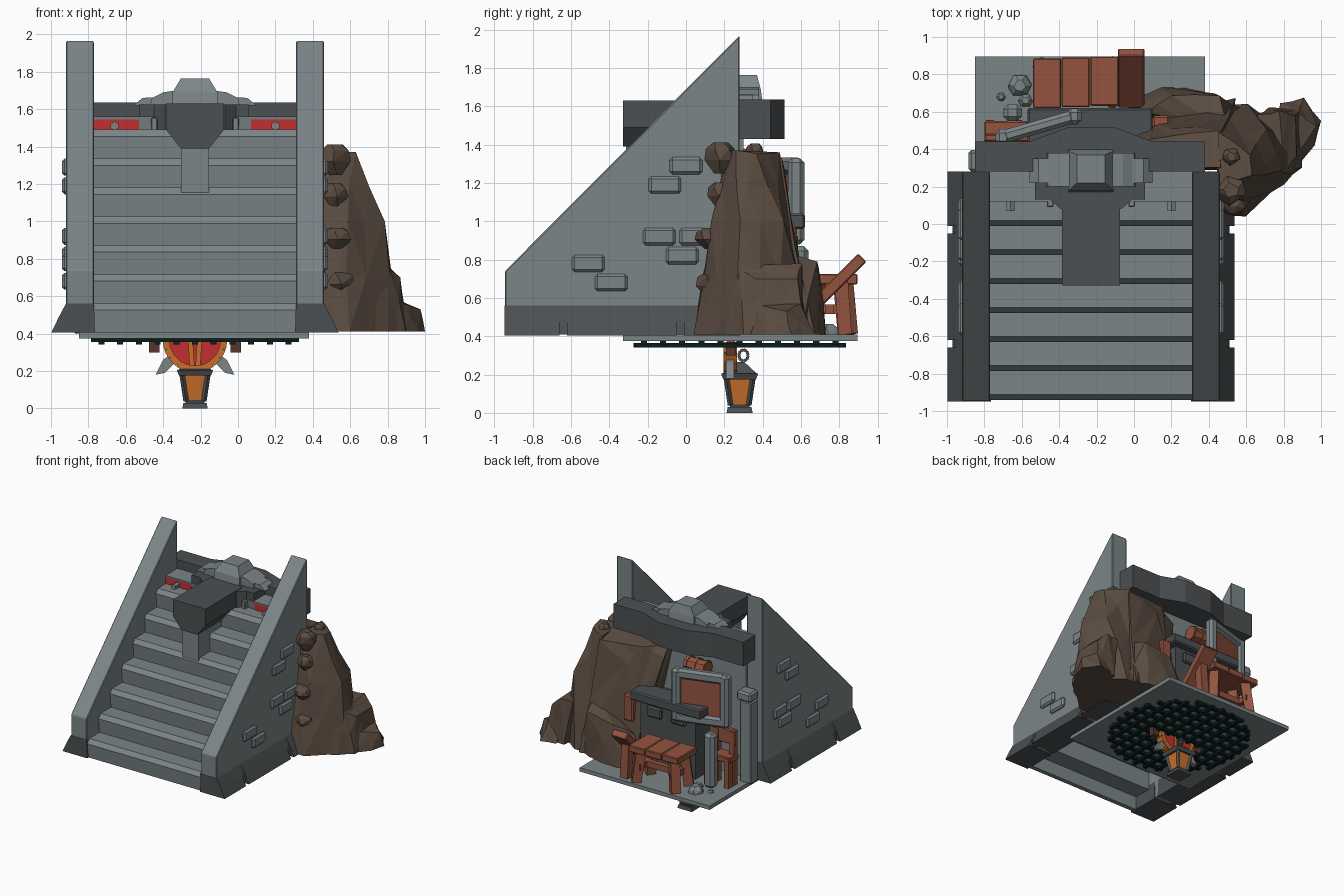
import bpy, bmesh, math, random
from mathutils import Vector, Matrix

if "Cube" in bpy.data.objects:
    bpy.data.objects.remove(bpy.data.objects["Cube"])
random.seed(4)

def mat(name, *c):
    m = bpy.data.materials.new(name)
    m.diffuse_color = (*c, 1)
    m.use_nodes = True
    m.node_tree.nodes["Principled BSDF"].inputs["Base Color"].default_value = m.diffuse_color
    return m

LIGHT = mat("light stone", .2, .235, .245)
DARK = mat("dark stone", .072, .08, .085)
ROCK = mat("brown rock", .105, .073, .053)
WOOD = mat("red brown wood", .29, .088, .05)
OLDWOOD = mat("dark wood", .09, .038, .026)
RED = mat("red", .55, .028, .03)
ORANGE = mat("orange metal", .58, .16, .025)
GREEN = mat("black green", .003, .012, .012)
CX = -.23  # centre line of the staircase

def finish(name, bm, m, bevel=0):
    bmesh.ops.recalc_face_normals(bm, faces=bm.faces)
    if bevel:
        bmesh.ops.bevel(bm, geom=bm.edges[:], offset=bevel, segments=1, affect='EDGES')
    me = bpy.data.meshes.new(name)
    bm.to_mesh(me)
    bm.free()
    me.materials.append(m)
    ob = bpy.data.objects.new(name, me)
    bpy.context.collection.objects.link(ob)
    return ob

def box(name, x, y, z, m, bevel=0):
    c = Vector((sum(x) / 2, sum(y) / 2, sum(z) / 2))
    bm = bmesh.new()
    bmesh.ops.create_cube(bm, size=1, matrix=Matrix.Translation(c) @ Matrix.Diagonal((x[1] - x[0], y[1] - y[0], z[1] - z[0], 1)))
    return finish(name, bm, m, bevel)

def bar(name, p, q, w, h, m, bevel=0):
    p, q = Vector(p), Vector(q)
    d = q - p
    M = Matrix.Translation((p + q) / 2) @ d.to_track_quat('X', 'Z').to_matrix().to_4x4()
    bm = bmesh.new()
    bmesh.ops.create_cube(bm, size=1, matrix=M @ Matrix.Diagonal((d.length, w, h, 1)))
    return finish(name, bm, m, bevel)

def prism(name, pts, axis, a, b, m, bevel=0):
    def put(u, v, t):
        return {'x': (t, u, v), 'y': (u, t, v), 'z': (u, v, t)}[axis]
    bm = bmesh.new()
    f = bm.faces.new([bm.verts.new(put(u, v, a)) for u, v in pts])
    r = bmesh.ops.extrude_face_region(bm, geom=[f])
    off = Vector(put(0, 0, b - a))
    bmesh.ops.translate(bm, vec=off, verts=[v for v in r['geom'] if isinstance(v, bmesh.types.BMVert)])
    return finish(name, bm, m, bevel)

def hull(name, pts, m, rough=0):
    bm = bmesh.new()
    for p in pts:
        bm.verts.new(p)
    bmesh.ops.convex_hull(bm, input=bm.verts)
    bmesh.ops.delete(bm, geom=[v for v in bm.verts if not v.link_faces], context='VERTS')
    if rough:
        bmesh.ops.subdivide_edges(bm, edges=bm.edges[:], cuts=1)
        bmesh.ops.triangulate(bm, faces=bm.faces[:])
        for v in bm.verts:
            v.co += Vector((random.uniform(-rough, rough), random.uniform(-rough, rough), 0))
            v.co.x = min(v.co.x, 1)
    else:
        bmesh.ops.dissolve_limit(bm, angle_limit=.02, verts=bm.verts, edges=bm.edges)
    return finish(name, bm, m)

def frustum(name, x, y, z0, z1, r0, r1, m):
    s = [(-1, -1), (1, -1), (1, 1), (-1, 1)]
    return hull(name, [(x + a * r, y + b * r, z) for z, r in ((z0, r0), (z1, r1)) for a, b in s], m)

def cyl(name, c, r, depth, axis, m, seg=12):
    bm = bmesh.new()
    R = Vector(axis).to_track_quat('Z', 'Y').to_matrix().to_4x4()
    bmesh.ops.create_cone(bm, cap_ends=True, segments=seg, radius1=r, radius2=r, depth=depth, matrix=Matrix.Translation(c) @ R)
    return finish(name, bm, m)

# side walls with dark notched plinths and raised bricks
bricks = [(0, 1.29), (-.11, 1.19), (-.14, .92), (.05, .92), (-.02, .82), (-.51, .78), (-.39, .68)]
for s in (-1, 1):
    X = lambda d: CX + s * d
    span = lambda a, b: tuple(sorted((X(a), X(b))))
    prism("side_wall", [(-.945, .41), (-.945, .74), (.28, 1.97), (.28, .41)], 'x', *span(.54, .69), LIGHT, .006)
    for a, b in ((-.948, -.66), (-.62, -.05), (-.01, .282)):
        prism("plinth", [(X(.535), .405), (X(.768), .405), (X(.73), .485), (X(.69), .56), (X(.54), .56)], 'y', a, b, DARK)
    for a, b in ((-.66, -.62), (-.05, -.01)):
        prism("plinth_notch", [(X(.54), .41), (X(.74), .41), (X(.725), .485), (X(.69), .56), (X(.54), .56)], 'y', a, b, DARK)
    for y, z in bricks:
        box("wall_brick", span(.67, .712), (y - .085, y + .085), (z - .045, z + .045), LIGHT, .014)
    # red riser plates and studs on the top step
    box("red_plate", span(.3, .54), (.122, .131), (1.485, 1.556), RED)
    cyl("riser_stud", (X(.43), .1, 1.51), .024, .06, (0, 1, 0), LIGHT, 6)
    box("small_post", span(.2, .235), (.09, .14), (1.48, 1.555), LIGHT, .006)
    # stepped crest stones
    hull("crest_wing", [(X(d), y, z) for d, z in ((.1, 1.62), (.24, 1.62), (.23, 1.66), (.17, 1.69), (.1, 1.7)) for y in (.2, .38)], LIGHT)
    hull("crest_tip", [(X(d), y, z) for d, z in ((.2, 1.62), (.33, 1.62), (.28, 1.66), (.2, 1.665)) for y in (.22, .35)], LIGHT)
    # blades and stubs below the floor
    prism("blade", [(X(.21), .18), (X(.16), .19), (X(.09), .26), (X(.13), .29), (X(.17), .26)], 'y', .21, .25, LIGHT)
    box("handle_stub", span(.19, .245), (.21, .26), (.3, .37), OLDWOOD)

# stairs: nosed zigzag sheet, hollow beneath
prof, under = [], []
for i in range(7):
    y, z = -.94 + .155 * i, .56 + .155 * i
    prof += [(y + .012, z - .155), (y, z - .145 + .11), (y + .028, z)]
    under += [(y + .05, z - .195), (y + .05, z - .04)]
under[0] = (-.89, .405)
prof += [(.13, 1.49), (.12, 1.56), (.28, 1.56), (.28, 1.45)]
prism("stairs", prof + under[::-1], 'x', -.775, .315, LIGHT)
box("back_wall", (-.78, .32), (.25, .3), (.4, 1.5), LIGHT)
# centre pillar, keystone block and crest
box("centre_pillar", (CX - .075, CX + .075), (-.312, .1), (1.145, 1.42), LIGHT)
prism("keystone_block", [(CX - .155, 1.63), (CX + .155, 1.63), (CX + .155, 1.49), (CX + .075, 1.39), (CX - .075, 1.39), (CX - .155, 1.49)], 'y', -.33, .17, DARK)
prism("keystone_shoulder", [(-.39, .08), (-.07, .08), (-.01, .13), (.06, .13), (.06, .3), (-.53, .3), (-.53, .13), (-.45, .13)], 'z', 1.48, 1.625, DARK)
hull("crest", [(CX + d * w, y, z) for w, z, a, b in ((.12, 1.62, .17, .4), (.12, 1.69, .18, .39), (.075, 1.765, .22, .37)) for d in (-1, 1) for y in (a, b)], LIGHT)
prism("rear_beam", [(-.85, .28), (.38, .28), (.38, .44), (.1, .44), (-.1, .515), (-.36, .515), (-.56, .44), (-.85, .44)], 'z', 1.43, 1.635, DARK)
# rear corner pilaster
box("pilaster", (-.88, -.77), (.28, .38), (.4, 1.1), LIGHT, .01)
box("pilaster_cap", (-.885, -.75), (.28, .395), (1.1, 1.18), LIGHT, .015)

# floor plate with a round lattice beneath
box("floor_plate", (-.85, .38), (-.33, .895), (.375, .408), LIGHT)
for k in range(-5, 6):
    o = k * .1
    h = math.sqrt(.555 ** 2 - o * o)
    for a, z in ((0, .365), (math.pi / 2, .353)):
        d, n = Vector((math.cos(a), math.sin(a), 0)), Vector((-math.sin(a), math.cos(a), 0))
        c = Vector((CX, .28, z)) + n * o
        bar("lattice_bar", c - d * h, c + d * h, .032, .022, GREEN)

# hanging shield
cyl("shield", (CX, .235, .365), .165, .04, (0, 1, 0), RED, 20)
ring = [(CX + .155 * math.cos(t * math.pi / 10), .365 + .155 * math.sin(t * math.pi / 10)) for t in range(10, 21)]
for p, q in zip(ring, ring[1:]):
    bar("shield_rim", (p[0], .23, p[1]), (q[0], .23, q[1]), .07, .036, ORANGE)
for d in (-.025, .025):
    bar("shield_band", (CX + d * .6, .235, .22), (CX + d, .235, .37), .06, .026, ORANGE)

# lantern
LY = .28
frustum("lantern_foot", CX, LY, 0, .03, .068, .062, DARK)
frustum("lantern_base", CX, LY, .03, .045, .05, .055, DARK)
frustum("lantern_glass", CX, LY, .04, .175, .047, .067, ORANGE)
for a in (-1, 1):
    for b in (-1, 1):
        bar("lantern_post", (CX + a * .048, LY + b * .048, .04), (CX + a * .069, LY + b * .069, .18), .02, .02, DARK)
frustum("lantern_eave", CX, LY, .175, .205, .085, .097, DARK)
frustum("lantern_roof", CX, LY, .205, .265, .09, .025, DARK)
for t in range(8):
    P = [(CX, .3 + .025 * math.cos(u * math.pi / 4), .3 + .03 * math.sin(u * math.pi / 4)) for u in (t, t + 1)]
    bar("lantern_ring", P[0], P[1], .015, .015, DARK)

# rock outcrop
hull("rock_tower", [(.45, .05, .41), (.6, .05, .41), (.82, .25, .41), (.84, .5, .41), (.6, .65, .41), (.44, .6, .41), (.45, .12, .7), (.6, .12, .7),
     (.45, .14, 1), (.58, .14, 1), (.79, .28, 1), (.7, .5, 1), (.44, .53, 1),
     (.45, .2, 1.37), (.63, .27, 1.37), (.62, .38, 1.35), (.44, .48, 1.36)], ROCK, .014)
hull("rock_back", [(.1, .29, .41), (.47, .29, .41), (.55, .66, .41), (.1, .6, .41), (.1, .5, .8), (.5, .58, .85),
     (-.08, .3, 1.36), (-.06, .4, 1.28), (.47, .29, 1.38), (.46, .5, 1.33), (.1, .46, 1.35), (.2, .52, 1.2)], ROCK, .014)
hull("rock_foot", [(-.03, .64, .41), (.14, .74, .41), (.43, .7, .41), (.6, .6, .41), (.1, .5, .41),
     (.06, .6, .66), (.2, .69, .74), (.45, .68, .79), (.5, .5, .85)], ROCK, .01)
hull("rock_boulder", [(.62, .08, .41), (.8, .22, .41), (.9, .3, .41), (.9, .62, .41), (.72, .63, .41), (.7, .25, .74),
     (.8, .27, .77), (.86, .36, .7), (.86, .58, .7), (.78, .6, .78), (.66, .58, .78), (.88, .5, .58)], ROCK, .008)
hull("rock_toe", [(.8, .22, .41), (.97, .42, .41), (1, .55, .41), (.91, .67, .41), (.78, .65, .41),
     (.86, .35, .57), (.97, .52, .53), (.88, .6, .57), (.75, .5, .58)], ROCK, .006)
for x, y, z, r, h in ((.52, .18, 1.33, .085, .09), (.52, .36, 1.36, .05, .05), (.52, .18, 1.14, .07, .07), (.53, .13, .91, .085, .06), (.54, .14, .67, .09, .07)):
    hull("rock_knob", [(x + r * math.cos(t) * k, y + r * math.sin(t) * k, z + h * e) for j, (e, k) in enumerate(((-.9, .4), (-.1, 1), (.55, .9), (.9, .5)))
                       for t in (j + n * math.tau / 5 + random.uniform(-.2, .2) for n in range(5))], ROCK)

# stone hearth with slab
box("hearth_body", (-.48, .04), (.3, .56), (.405, .97), DARK)
box("hearth_slab", (-.57, .1), (.43, .62), (.96, 1.04), DARK, .01)
for x in (-.33, -.1):
    box("hearth_panel", (x - .07, x + .07), (.55, .585), (.84, .93), DARK, .012)
box("hearth_crate", (.1, .19), (.46, .58), (.75, .97), WOOD, .01)

# framed board, leaning askew
A, B = Vector((-.7, .465, 0)), Vector((-.32, .575, 0))
up = lambda v, z: (v.x, v.y, z)
for v in (A, B):
    bar("frame_side", up(v, .88), up(v, 1.33), .085, .08, LIGHT, .022)
for z in (.92, 1.29):
    bar("frame_rail", up(A, z), up(B, z), .07, .085, LIGHT, .02)
bar("frame_board", up(A, 1.1), up(B, 1.1), .03, .34, WOOD)
# small banded keg on the wall
cyl("wall_keg", (-.37, .37, 1.28), .06, .2, (1, 0, 0), WOOD, 8)
for x in (-.45, -.37, -.29):
    cyl("keg_band", (x, .37, 1.28), .067, .025, (1, 0, 0), WOOD, 8)

# standing stone, chair and loose stones
box("standing_stone", (-.7, -.6), (.55, .64), (.405, .87), LIGHT, .025)
for x in (-.77, -.62):
    for y, h in ((.46, .86), (.53, .66)):
        bar("chair_leg", (x, y, .405), (x, y, h), .05, .045, WOOD)
box("chair_seat", (-.8, -.57), (.43, .55), (.62, .67), WOOD, .006)
box("chair_back", (-.8, -.55), (.44, .48), (.75, .88), WOOD, .008)
for x, y, r in ((-.61, .74, .065), (-.71, .68, .025), (-.58, .66, .04)):
    hull("loose_stone", [(x + r * k * math.cos(t), y + r * k * math.sin(t), .405 + z * r) for k, z in ((1, 0), (.9, .5), (.5, .9))
                         for t in (n * math.tau / 6 + random.uniform(-.2, .2) for n in range(6))], LIGHT)

# plank table with chunky splayed legs and a leaning plank
for i in range(3):
    x = -.54 + i * .153
    box("table_plank", (x, x + .151), (.62 + .006 * i, .885 + .005 * i), (.67, .725), WOOD, .006)
for x, e in ((-.46, -.03), (-.15, .03)):
    for y, o in ((.68, -.02), (.82, .025)):
        bar("table_leg", (x + e, y + o, .41), (x, y, .69), .075, .075, WOOD)
    bar("table_brace", (x, .65, .54), (x, .86, .54), .04, .05, WOOD)
bar("table_stretcher", (-.48, .75, .54), (-.12, .75, .54), .045, .05, WOOD)
bar("leaning_plank", (-.015, .64, .53), (-.015, .92, .81), .14, .06, WOOD, .006)
for y in (.68, .83):
    bar("plank_leg", (-.015, y, .41), (-.015, y - .02, .7 if y > .8 else .56), .07, .07, WOOD)
